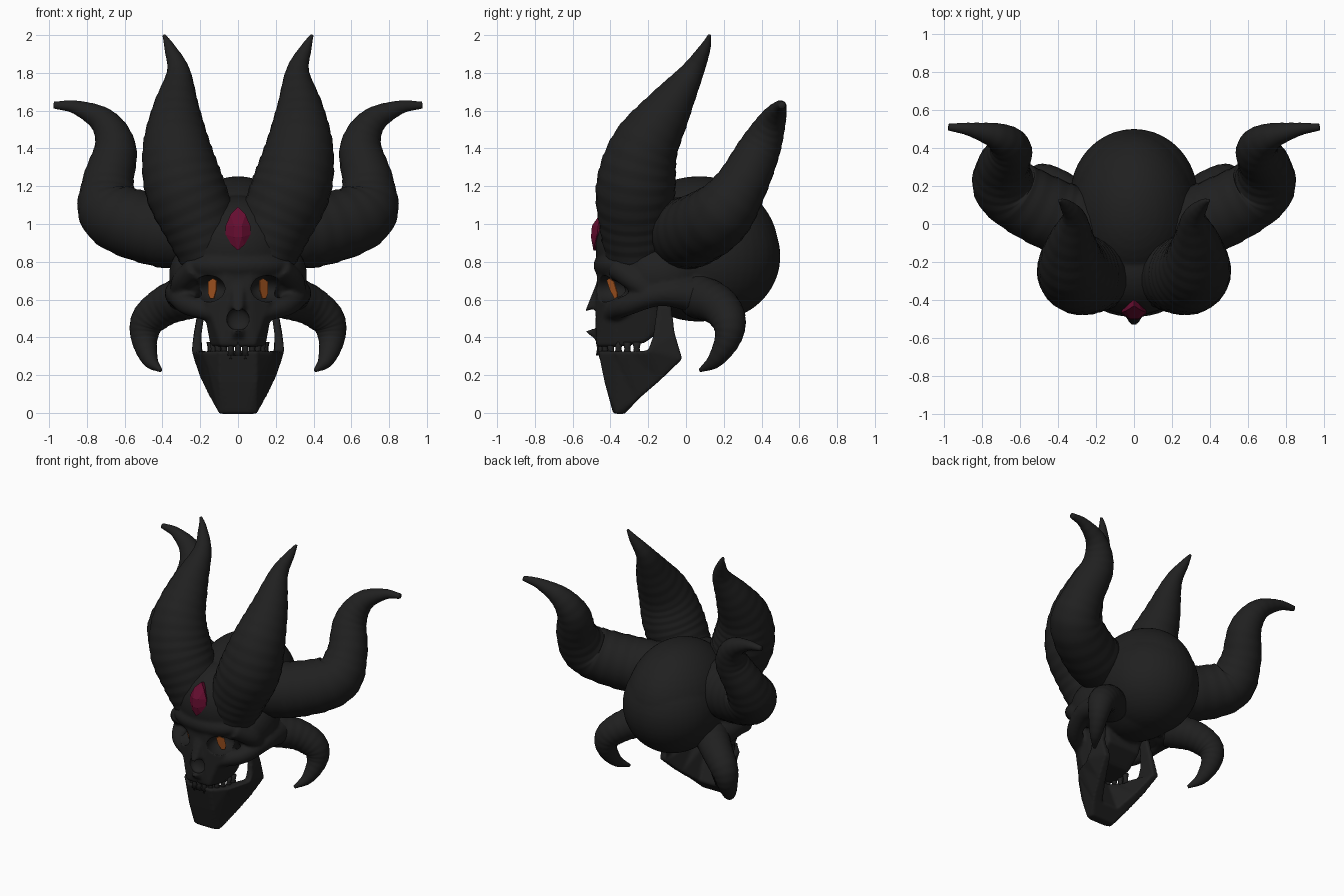
import bpy, bmesh, math
from mathutils import Vector, Matrix

if "Cube" in bpy.data.objects:
    bpy.data.objects.remove(bpy.data.objects["Cube"])


def material(name, rgb):
    m = bpy.data.materials.new(name)
    m.diffuse_color = (*rgb, 1)
    m.use_nodes = True
    m.node_tree.nodes["Principled BSDF"].inputs["Base Color"].default_value = m.diffuse_color
    return m


BLACK = material("charcoal_bone", (0.0145, 0.0145, 0.0145))
GEM = material("crimson_gem", (0.13, 0.004, 0.029))
EYE = material("orange_glow", (0.5, 0.12, 0.02))


def finish(bm, name, mat, smooth=True):
    bmesh.ops.recalc_face_normals(bm, faces=bm.faces)
    for f in bm.faces:
        f.smooth = smooth
    me = bpy.data.meshes.new(name)
    bm.to_mesh(me)
    bm.free()
    ob = bpy.data.objects.new(name, me)
    bpy.context.collection.objects.link(ob)
    me.materials.append(mat)
    return ob


def ball(bm, c, r, rot=0):
    M = Matrix.Translation(c) @ Matrix.Rotation(rot, 4, 'Z') @ Matrix.Diagonal((*r, 1))
    bmesh.ops.create_uvsphere(bm, u_segments=40, v_segments=24, radius=1, matrix=M)


def hull(bm, pts):
    vs = [bm.verts.new(p) for p in pts]
    res = bmesh.ops.convex_hull(bm, input=vs)
    junk = [v for v in res["geom_interior"] if isinstance(v, bmesh.types.BMVert)]
    bmesh.ops.delete(bm, geom=junk, context='VERTS')


def sym(pts):
    return [(s * x, y, z) for x, y, z in pts for s in ((1, -1) if x else (1,))]


def spline(pts, n):
    # Catmull-Rom through 4D points (x, y, z, radius)
    P = [Vector(p) for p in pts]
    P = [2 * P[0] - P[1]] + P + [2 * P[-1] - P[-2]]
    out = []
    for i in range(1, len(P) - 2):
        a, b, c, d = P[i - 1:i + 3]
        for k in range(n):
            t = k / n
            out.append(0.5 * (2 * b + (c - a) * t + (2 * a - 5 * b + 4 * c - d) * t * t
                              + (3 * b - a - 3 * c + d) * t ** 3))
    return out + [P[-2]]


def tube(bm, pts, n=12, sides=24, ripple=0.0, mirror=1):
    S = spline(pts, n)
    C = [Vector((p[0] * mirror, p[1], p[2])) for p in S]
    d0 = (C[1] - C[0]).normalized()
    u = d0.orthogonal().normalized()
    rings = []
    for i, p in enumerate(S):
        d = (C[min(i + 1, len(C) - 1)] - C[max(i - 1, 0)]).normalized()
        u = d0.rotation_difference(d) @ u
        d0, w = d, d.cross(u)
        r = max(p[3], 0.005) * (1 + ripple * ((i % 4) / 3 - 0.5))
        rings.append([bm.verts.new(C[i] + r * (u * math.cos(a) + w * math.sin(a)))
                      for a in (2 * math.pi * k / sides for k in range(sides))])
    for A, B in zip(rings, rings[1:]):
        for k in range(sides):
            j = (k + 1) % sides
            bm.faces.new((A[k], A[j], B[j], B[k]))
    bm.faces.new(rings[0])
    bm.faces.new(rings[-1])


# --- three pairs of ridged horns
HORNS = {
    "crown_horn": [(.13, -.25, .82, .17), (.20, -.265, 1.0, .195), (.285, -.265, 1.2, .21),
                   (.325, -.22, 1.4, .182), (.328, -.10, 1.6, .128), (.315, .03, 1.8, .064),
                   (.36, .10, 1.93, .03), (.392, .125, 2.0, .008)],
    "side_horn": [(.20, -.03, .95, .19), (.42, .045, .965, .19), (.66, .18, 1.05, .175),
                  (.69, .29, 1.2, .14), (.65, .39, 1.4, .112), (.71, .455, 1.54, .075),
                  (.85, .495, 1.615, .038), (.975, .51, 1.63, .018)],
    "cheek_horn": [(.25, .06, .62, .12), (.38, .17, .57, .105), (.475, .225, .49, .092),
                   (.495, .22, .39, .07), (.465, .155, .28, .042), (.41, .075, .225, .01)],
}
for name, pts in HORNS.items():
    for side, s in (("right", 1), ("left", -1)):
        bm = bmesh.new()
        tube(bm, pts, ripple=0.025, mirror=s)
        finish(bm, f"{name}_{side}", BLACK)

# --- skull: cranium, forehead, brow, temples, face block, cheekbones
bm = bmesh.new()
ball(bm, (0, .07, .868), (.33, .42, .385))
ball(bm, (0, .15, .83), (.335, .35, .34))
ball(bm, (0, -.22, .88), (.30, .26, .27))
ball(bm, (0, -.30, .78), (.29, .19, .11))
hull(bm, sym([(.22, -.40, .75), (.07, -.47, .73), (.06, -.48, .5), (.16, -.38, .5),
              (.09, -.475, .35), (.145, -.36, .35), (.14, -.22, .37), (.13, -.1, .46),
              (.2, -.1, .75)]))
hull(bm, sym([(.03, -.46, .72), (.02, -.535, .535), (.055, -.47, .56), (.02, -.44, .6)]))
hull(bm, sym([(.04, -.45, .37), (.045, -.45, .46), (.012, -.535, .43)]))
for s in (1, -1):
    ball(bm, (s * .23, -.13, .73), (.135, .2, .16))
    tube(bm, [(.12, -.40, .53, .05), (.26, -.31, .57, .055), (.32, -.13, .63, .065),
              (.28, .08, .62, .1)], mirror=s)
    tube(bm, [(.22, -.37, .77, .06), (.29, -.27, .70, .06), (.31, -.2, .64, .05)], mirror=s)
skull = finish(bm, "skull", BLACK)

# --- socket and nose cutters
bm = bmesh.new()
for s in (1, -1):
    ball(bm, (s * .155, -.425, .657), (.095, .13, .07), s * .35)
ball(bm, (0, -.475, .495), (.06, .04, .06))
cutter = finish(bm, "socket_cutter", BLACK)
cutter.hide_render = True
cutter.display_type = 'WIRE'


def fuse(ob, size, cut=None):
    m = ob.modifiers.new("fuse", 'REMESH')
    m.mode, m.voxel_size, m.use_smooth_shade = 'VOXEL', size, True
    if cut:
        b = ob.modifiers.new("sockets", 'BOOLEAN')
        b.operation, b.object, b.solver = 'DIFFERENCE', cut, 'EXACT'
    sm = ob.modifiers.new("soften", 'SMOOTH')
    sm.factor, sm.iterations = 0.5, 5


fuse(skull, 0.012, cutter)

# --- lower jaw: lofted quad sections on each side plus the chin
bm = bmesh.new()


def section(xo, xi, y0, z0, y1, z1, taper=1.0):
    return [(xo, y0, z0), (xi, y0, z0), (xo * taper, y1, z1), (xi * taper, y1, z1)]


SECT = [section(.205, .17, -.15, .58, -.08, .58),
        section(.235, .195, -.175, .40, -.06, .42),
        section(.245, .195, -.20, .33, -.02, .285, .95),
        section(.21, .14, -.30, .325, -.14, .17, .92),
        section(.185, .08, -.38, .325, -.25, .075, .8)]
for a, b in zip(SECT, SECT[1:]):
    for s in (1, -1):
        hull(bm, [(s * x, y, z) for x, y, z in a + b])
hull(bm, sym([(.18, -.37, .325), (.10, -.465, .33), (.10, -.36, .31), (.145, -.25, .075),
              (.10, -.37, -.004), (.06, -.385, -.004), (.09, -.325, -.006), (.10, -.43, .16)]))
jaw = finish(bm, "lower_jaw", BLACK)
fuse(jaw, 0.01)

# --- teeth: upper and lower rows along the arch
bm = bmesh.new()
for i in range(-6, 7):
    a = i * .27
    x, y = .145 * math.sin(a), -.27 - .185 * math.cos(a)
    fang = 1.5 if abs(i) in (1, 3) else 1
    for z, h, sgn in ((.36, .05 * fang, -1), (.32, .05, 1)):
        M = Matrix.Translation((x, y, z + sgn * h * .35))
        if sgn < 0:
            M = M @ Matrix.Rotation(math.pi, 4, 'X')
        bmesh.ops.create_cone(bm, cap_ends=True, segments=8, radius1=.022, radius2=.01,
                              depth=h * 1.3, matrix=M)
finish(bm, "teeth", BLACK)

# --- glowing eyes: thin slanted plates inside the sockets
for side, s in (("right", 1), ("left", -1)):
    bm = bmesh.new()
    out = [(0, .70), (.45, .712), (1, .695), (1, .63), (.75, .605), (.35, .605), (.05, .65)]
    vs = [bm.verts.new((s * (.115 + .043 * t), -.42 + .035 * t + .3 * (.7 - z), z))
          for t, z in out]
    f = bm.faces.new(vs)
    ex = bmesh.ops.extrude_face_region(bm, geom=[f])
    bmesh.ops.translate(bm, vec=(-s * .005, .005, 0),
                        verts=[g for g in ex["geom"] if isinstance(g, bmesh.types.BMVert)])
    finish(bm, f"eye_{side}", EYE, False)

# --- forehead gem
bm = bmesh.new()
hull(bm, sym([(0, -.43, 1.09), (.04, -.455, 1.05), (.066, -.465, .99), (.066, -.47, .945),
              (.035, -.485, .89), (0, -.49, .86), (.02, -.498, .99), (.02, -.503, .93),
              (.05, -.40, .97), (0, -.36, 1.06), (0, -.42, .87)]))
finish(bm, "forehead_gem", GEM, False)
